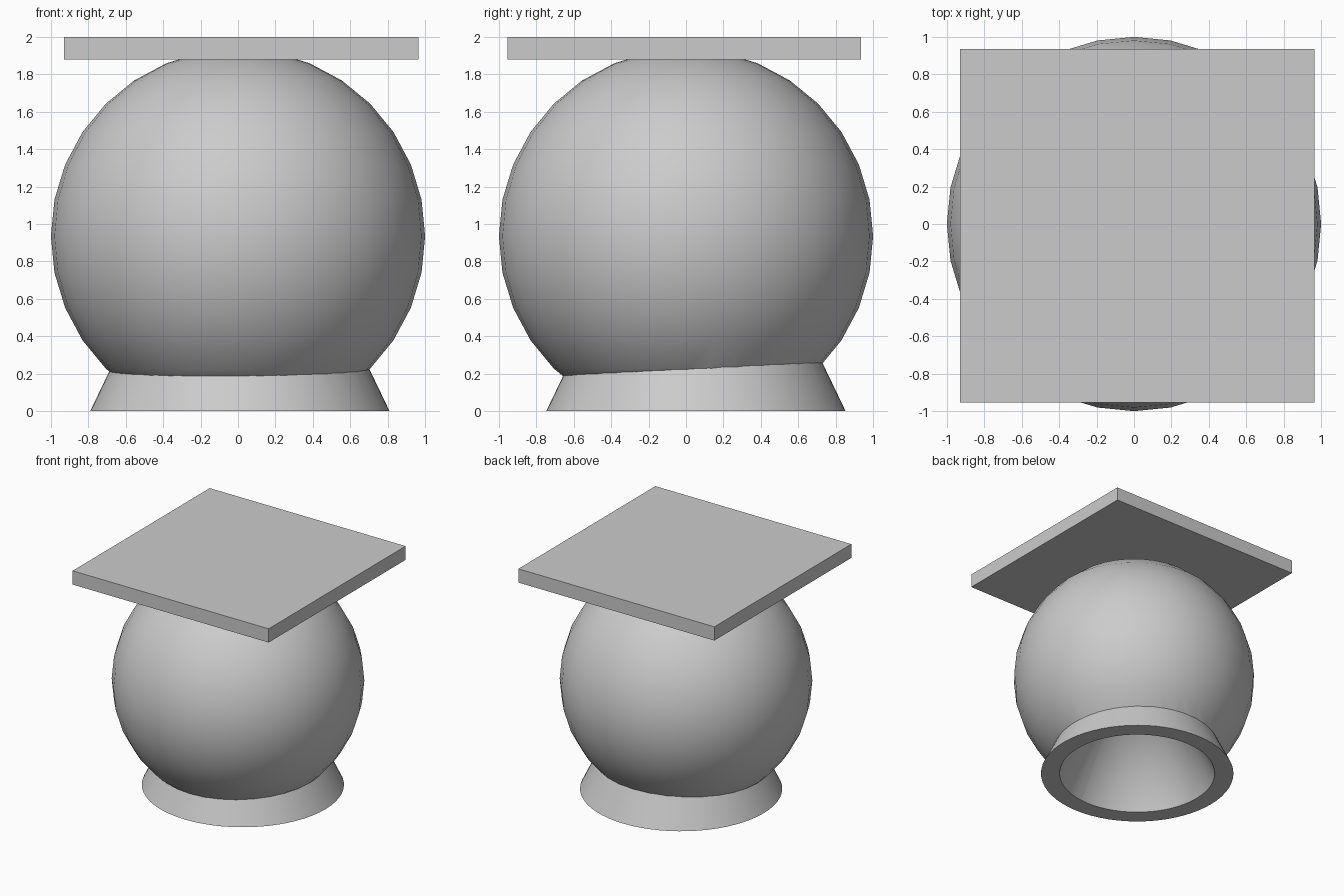
import bpy

if "Cube" in bpy.data.objects:
    bpy.data.objects.remove(bpy.data.objects["Cube"])

CZ = 0.935                 # globe centre height
FX, FY = 0.01, 0.053       # foot centre (slightly off the globe axis)
SLOPE = 0.48               # inward taper of the foot per unit height


def cone(name, r_at_floor, z0, z1):
    """Cone following the foot taper, cut between heights z0 and z1."""
    bpy.ops.mesh.primitive_cone_add(
        vertices=64, radius1=r_at_floor - SLOPE * z0,
        radius2=max(0, r_at_floor - SLOPE * z1), depth=z1 - z0,
        location=(FX, FY, (z0 + z1) / 2))
    ob = bpy.context.object
    ob.name = name
    ob.hide_render = True
    return ob


def boolean(target, tool, operation):
    mod = target.modifiers.new(tool.name, 'BOOLEAN')
    mod.object, mod.operation, mod.solver = tool, operation, 'EXACT'
    bpy.context.view_layer.objects.active = target
    bpy.ops.object.modifier_apply(modifier=mod.name)
    bpy.data.objects.remove(tool)


# Round globe
bpy.ops.mesh.primitive_uv_sphere_add(segments=32, ring_count=16, radius=1,
                                     location=(0, 0, CZ))
globe = bpy.context.object
globe.name = "globe_with_foot"

# Flared foot, then the conical hollow opening downwards
boolean(globe, cone("foot", 0.80, 0, 0.5), 'UNION')
boolean(globe, cone("hollow", 0.645, -0.2, 0.645 / SLOPE), 'DIFFERENCE')

bpy.ops.object.select_all(action='DESELECT')
globe.select_set(True)
bpy.context.view_layer.objects.active = globe
bpy.ops.object.shade_smooth_by_angle()

# Flat square plate on top
bpy.ops.mesh.primitive_cube_add(size=1, location=(0.018, -0.01, 1.94))
plate = bpy.context.object
plate.name = "top_plate"
plate.scale = (1.893, 1.89, 0.12)
bpy.ops.object.transform_apply(location=False, rotation=False, scale=True)
